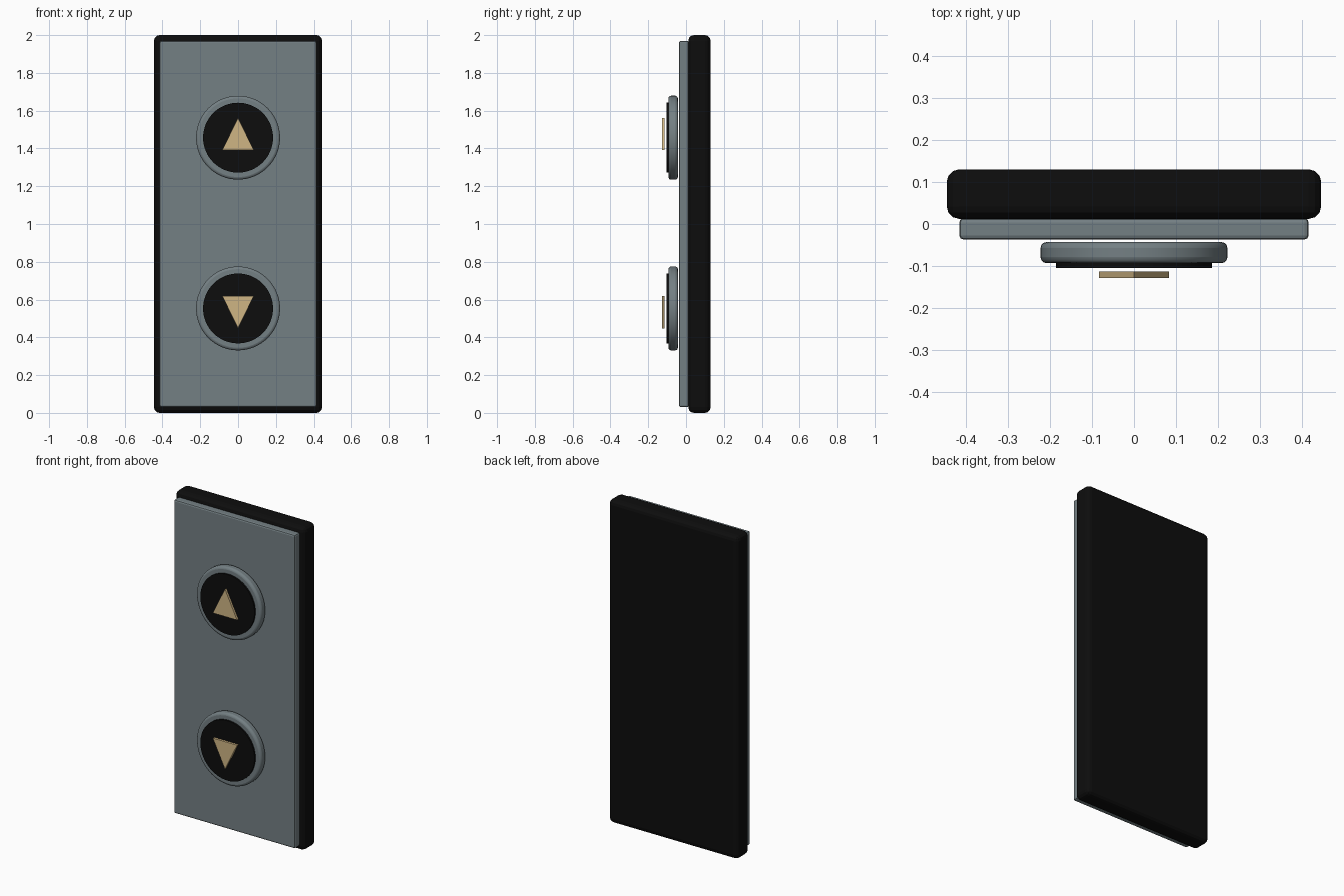
import bpy, bmesh, math
from mathutils import Matrix

cube = bpy.data.objects.get("Cube")
if cube:
    bpy.data.objects.remove(cube, do_unlink=True)


def material(name, color):
    mat = bpy.data.materials.new(name)
    mat.use_nodes = True
    mat.diffuse_color = (*color, 1)
    mat.node_tree.nodes["Principled BSDF"].inputs["Base Color"].default_value = (*color, 1)
    return mat


black = material("black", (0.004, 0.004, 0.004))
steel = material("steel grey", (0.175, 0.215, 0.23))
gold = material("pale gold", (0.62, 0.46, 0.23))


def finish(name, bm, mat, bevel=0, segments=2):
    bmesh.ops.recalc_face_normals(bm, faces=bm.faces)
    mesh = bpy.data.meshes.new(name)
    bm.to_mesh(mesh)
    bm.free()
    mesh.materials.append(mat)
    obj = bpy.data.objects.new(name, mesh)
    bpy.context.collection.objects.link(obj)
    if bevel:
        mod = obj.modifiers.new("Bevel", "BEVEL")
        mod.width, mod.segments = bevel, segments
        mod.limit_method = "ANGLE"
    return obj


def slab(name, half_x, y0, y1, z0, z1, mat, bevel, segments):
    bm = bmesh.new()
    size = (2 * half_x, y1 - y0, z1 - z0)
    place = Matrix.Translation((0, (y0 + y1) / 2, (z0 + z1) / 2))
    bmesh.ops.create_cube(bm, size=1, matrix=place @ Matrix.Diagonal((*size, 1)))
    return finish(name, bm, mat, bevel, segments)


def disc(name, radius, y0, y1, z, mat, bevel=0):
    bm = bmesh.new()
    place = Matrix.Translation((0, (y0 + y1) / 2, z)) @ Matrix.Rotation(math.pi / 2, 4, "X")
    bmesh.ops.create_cone(bm, cap_ends=True, segments=64, radius1=radius,
                          radius2=radius, depth=y1 - y0, matrix=place)
    obj = finish(name, bm, mat, bevel, 3)
    bpy.ops.object.select_all(action="DESELECT")
    obj.select_set(True)
    bpy.context.view_layer.objects.active = obj
    bpy.ops.object.shade_smooth_by_angle(angle=math.radians(35))


def arrow(name, y0, y1, base_z, tip_z, mat):
    bm = bmesh.new()
    points = [(-0.083, base_z), (0.083, base_z), (0, tip_z)]
    face = bm.faces.new([bm.verts.new((x, y0, z)) for x, z in points])
    side = bmesh.ops.extrude_face_region(bm, geom=[face])
    verts = [v for v in side["geom"] if isinstance(v, bmesh.types.BMVert)]
    bmesh.ops.translate(bm, verts=verts, vec=(0, y1 - y0, 0))
    finish(name, bm, mat)


# Wall housing and face plate
slab("back_housing", 0.445, 0.012, 0.13, 0, 2, black, 0.03, 3)
slab("face_plate", 0.415, -0.037, 0.014, 0.03, 1.97, steel, 0.01, 2)

# Two call buttons, with arrows pointing up and down
for label, z, direction in (("upper", 1.457, 1), ("lower", 0.553, -1)):
    disc(label + "_button_rim", 0.222, -0.093, -0.043, z, steel, 0.014)
    disc(label + "_button_face", 0.185, -0.104, -0.09, z, black)
    arrow(label + "_arrow", -0.128, -0.113, z - direction * 0.065,
          z + direction * 0.105, gold)
